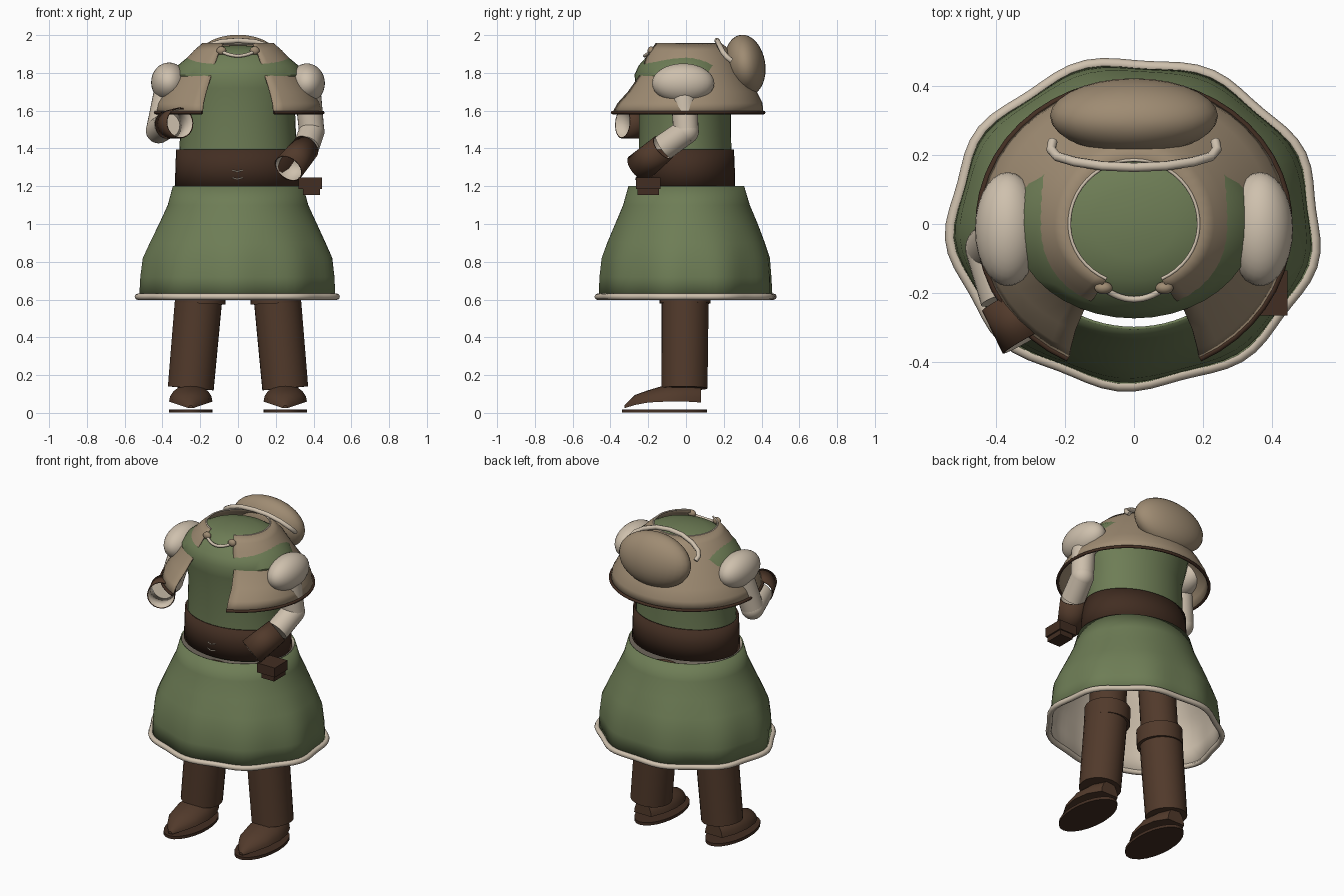
import bpy, bmesh, math
from mathutils import Vector

if "Cube" in bpy.data.objects:
    bpy.data.objects.remove(bpy.data.objects["Cube"])


def material(name, rgb):
    m = bpy.data.materials.new(name)
    m.diffuse_color = (*rgb, 1)
    m.use_nodes = True
    m.node_tree.nodes["Principled BSDF"].inputs["Base Color"].default_value = m.diffuse_color
    return m


GREEN = material("moss green cloth", (0.155, 0.205, 0.092))
TAN = material("tan cloth", (0.345, 0.26, 0.17))
CREAM = material("cream linen", (0.62, 0.53, 0.42))
BROWN = material("brown leather", (0.083, 0.042, 0.024))
DARK = material("dark leather", (0.055, 0.027, 0.016))


def finish(name, bm, mats, angle=35):
    bmesh.ops.recalc_face_normals(bm, faces=bm.faces)
    me = bpy.data.meshes.new(name)
    bm.to_mesh(me)
    bm.free()
    for m in mats:
        me.materials.append(m)
    ob = bpy.data.objects.new(name, me)
    bpy.context.collection.objects.link(ob)
    bpy.ops.object.select_all(action='DESELECT')
    ob.select_set(True)
    bpy.context.view_layer.objects.active = ob
    bpy.ops.object.shade_smooth_by_angle(angle=math.radians(angle))
    return ob


def oval(a, rx, front, back, wave=0.0):
    """Point of an egg-shaped outline; a = 0 points to the front."""
    k = 1 + wave * math.cos(9 * a + 0.6)
    c = math.cos(a)
    return rx * math.sin(a) * k, -(front if c > 0 else back) * c * k


def bridge(bm, loops, closed=True):
    n = len(loops[0])
    for lo, hi in zip(loops, loops[1:]):
        for i in range(n if closed else n - 1):
            j = (i + 1) % n
            bm.faces.new((lo[i], lo[j], hi[j], hi[i]))


def loft(name, rings, mats, segs=40, gap=0.0, caps=False, lining=0.0):
    """Stack of ovals (z, rx, front, back[, wave]), optionally open at the front."""
    bm = bmesh.new()
    n = segs + 1 if gap else segs
    span = 2 * math.pi - 2 * gap
    loops = [[bm.verts.new((*oval(gap + span * i / segs, *r[1:]), r[0]))
              for i in range(n)] for r in rings]
    bridge(bm, loops, not gap)
    if caps:
        bm.faces.new(loops[0])
        bm.faces.new(loops[-1])
    # make walls point outward
    ob = finish(name, bm, mats)
    if lining:
        s = ob.modifiers.new("lining", 'SOLIDIFY')
        s.thickness = lining
        s.offset = -1
        s.material_offset = len(mats) - 1
        s.material_offset_rim = 0
    return ob


def tube(name, pts, radius, mat, cyclic=False):
    cu = bpy.data.curves.new(name, 'CURVE')
    cu.dimensions = '3D'
    cu.bevel_depth = radius
    cu.bevel_resolution = 2
    cu.use_fill_caps = True
    sp = cu.splines.new('POLY')
    sp.points.add(len(pts) - 1)
    for p, co in zip(sp.points, pts):
        p.co = (*co, 1)
    sp.use_cyclic_u = cyclic
    sp.use_smooth = True
    cu.materials.append(mat)
    ob = bpy.data.objects.new(name, cu)
    bpy.context.collection.objects.link(ob)
    return ob


def limb(name, a, b, r1, r2, mats, caps=True, lining=0.0):
    a, b = Vector(a), Vector(b)
    bm = bmesh.new()
    bmesh.ops.create_cone(bm, cap_ends=caps, segments=24, radius1=r1, radius2=r2,
                          depth=(b - a).length)
    bm.transform((b - a).to_track_quat('Z', 'Y').to_matrix().to_4x4())
    bmesh.ops.translate(bm, vec=(a + b) / 2, verts=bm.verts)
    ob = finish(name, bm, mats)
    if lining:
        s = ob.modifiers.new("lining", 'SOLIDIFY')
        s.thickness = lining
        s.offset = -1
        s.material_offset = 1
    return ob


def ball(name, centre, size, mat, tilt=0.0):
    bm = bmesh.new()
    bmesh.ops.create_uvsphere(bm, u_segments=28, v_segments=16, radius=1)
    bmesh.ops.scale(bm, vec=size, verts=bm.verts)
    ob = finish(name, bm, [mat], 60)
    ob.location = centre
    ob.rotation_euler.x = tilt
    return ob


def box(name, centre, size, mat):
    bm = bmesh.new()
    bmesh.ops.create_cube(bm, size=1)
    bmesh.ops.scale(bm, vec=size, verts=bm.verts)
    bmesh.ops.translate(bm, vec=centre, verts=bm.verts)
    return finish(name, bm, [mat])


# Tunic: torso, belt and lined skirt with a rolled hem
loft("torso", [(1.19, .31, .25, .24), (1.4, .31, .25, .24), (1.6, .302, .25, .237),
               (1.72, .335, .265, .245), (1.79, .348, .273, .26), (1.84, .318, .25, .25),
               (1.89, .258, .205, .215), (1.92, .20, .165, .17), (1.938, .12, .10, .10),
               (1.945, .03, .025, .025)], [GREEN], caps=True)
loft("belt", [(1.2, .335, .263, .26), (1.3, .331, .26, .258), (1.395, .328, .258, .254)],
     [DARK], lining=0.01)
loft("skirt", [(0.61, .515, .455, .46, .02), (0.72, .511, .452, .455, .016),
               (0.82, .500, .442, .447, .012), (0.90, .465, .415, .42, .007),
               (1.0, .418, .375, .38, 0), (1.1, .372, .333, .338, 0),
               (1.2, .345, .305, .308, 0)], [GREEN, CREAM], segs=72, lining=0.008)
tube("skirt_hem", [(*oval(math.tau * i / 72, .522, .46, .465, .02), .615)
                   for i in range(72)], 0.017, CREAM, True)
for z in (1.245, 1.285):
    tube("belt_lace", [(-.03, -.263, z), (-.005, -.266, z - .008), (.025, -.263, z)],
         0.003, CREAM)

# Open-fronted capelet with a leather edge
GAP = math.radians(25)
loft("capelet", [(1.59, .448, .43, .41), (1.64, .436, .40, .405), (1.70, .402, .34, .375),
                 (1.80, .33, .262, .31), (1.88, .27, .235, .268), (1.92, .232, .205, .235),
                 (1.955, .192, .18, .19)], [TAN], gap=GAP, lining=0.008)
tube("capelet_edge", [(*oval(GAP + (math.tau - 2 * GAP) * i / 40, .45, .43, .412), 1.59)
                      for i in range(41)], 0.009, DARK)
tube("collar_edge", [(*oval(GAP + (math.tau - 2 * GAP) * i / 40, .187, .175, .185), 1.953)
                     for i in range(41)], 0.005, CREAM)

# Hood bundle hanging at the back, with its rolled rim
ball("hood", (0, .312, 1.84), (.243, .108, .163), TAN, 0.15)
rim = [(-.235, .24, 1.865), (-.24, .215, 1.885), (-.222, .195, 1.91), (-.17, .18, 1.94),
       (-.09, .168, 1.965), (0, .164, 1.972)]
tube("hood_rim", rim + [(-x, y, z) for x, y, z in rim[-2::-1]], 0.014, CREAM)

# Neck fastening: two buttons and a hanging cord
for s in (-1, 1):
    ball("button", (s * .088, -.185, 1.918), (.026, .018, .022), TAN)
tube("neck_cord", [(.085 * t, -.188 - .03 * (1 - t * t), 1.912 - .022 * (1 - t * t))
                   for t in [i / 6 - 1 for i in range(13)]], 0.009, CREAM)

# Shoulders and sleeves: shoulder, elbow, cuff start, cuff end
arms = {
    "left": [(-.365, -.015, 1.75), (-.42, -.07, 1.495), (-.375, -.215, 1.525), (-.308, -.335, 1.535)],
    "right": [(.365, -.015, 1.745), (.39, .0, 1.49), (.36, -.12, 1.405), (.268, -.25, 1.295)],
}
for side, (sh, el, c0, c1) in arms.items():
    ball(side + "_shoulder", sh, (.095, .165, .105), CREAM)
    limb(side + "_upper_sleeve", el, sh, .067, .07, [CREAM])
    ball(side + "_elbow", el, (.068, .068, .068), CREAM)
    limb(side + "_forearm_sleeve", el, c0, .068, .07, [CREAM])
    limb(side + "_cuff", c0, c1, .074, .082, [BROWN, CREAM], caps=False, lining=0.006)

# Small pouch by the right hand
box("pouch_flap", (.382, -.2, 1.215), (.125, .13, .06), DARK)
box("pouch_base", (.39, -.2, 1.172), (.09, .115, .036), DARK)

# Legs, boot cuffs, shoes and soles
SHOE = [(-.325, .012, .025, .04), (-.27, .062, .042, .095), (-.2, .1, .055, .12),
        (-.1, .115, .06, .15), (0, .1, .06, .152), (.08, .06, .055, .14)]
for side, s in (("left", -1), ("right", 1)):
    limb(side + "_leg", (s * .205, -.005, .58), (s * .175, -.005, .98), .108, .108, [BROWN])
    limb(side + "_boot", (s * .25, -.008, .13), (s * .21, -.005, .585), .122, .125, [BROWN])
    limb(side + "_boot_cuff", (s * .2, -.005, .58), (s * .195, -.005, .68), .134, .134, [BROWN])
    bm = bmesh.new()
    loops = []
    for y, w, lo, hi in SHOE:
        loops.append([bm.verts.new((s * .25 + w * math.cos(math.pi * i / 10), y,
                                    lo + (hi - lo) * math.sin(math.pi * i / 10)))
                      for i in range(11)])
    bridge(bm, loops)
    bm.faces.new(loops[0])
    bm.faces.new(loops[-1])
    finish(side + "_shoe", bm, [BROWN])
    sole = limb(side + "_sole", (0, 0, 0), (0, 0, .018), 1, 1, [DARK])
    sole.scale = (.115, .225, 1)
    sole.location = (s * .25, -.115, 0.001)
